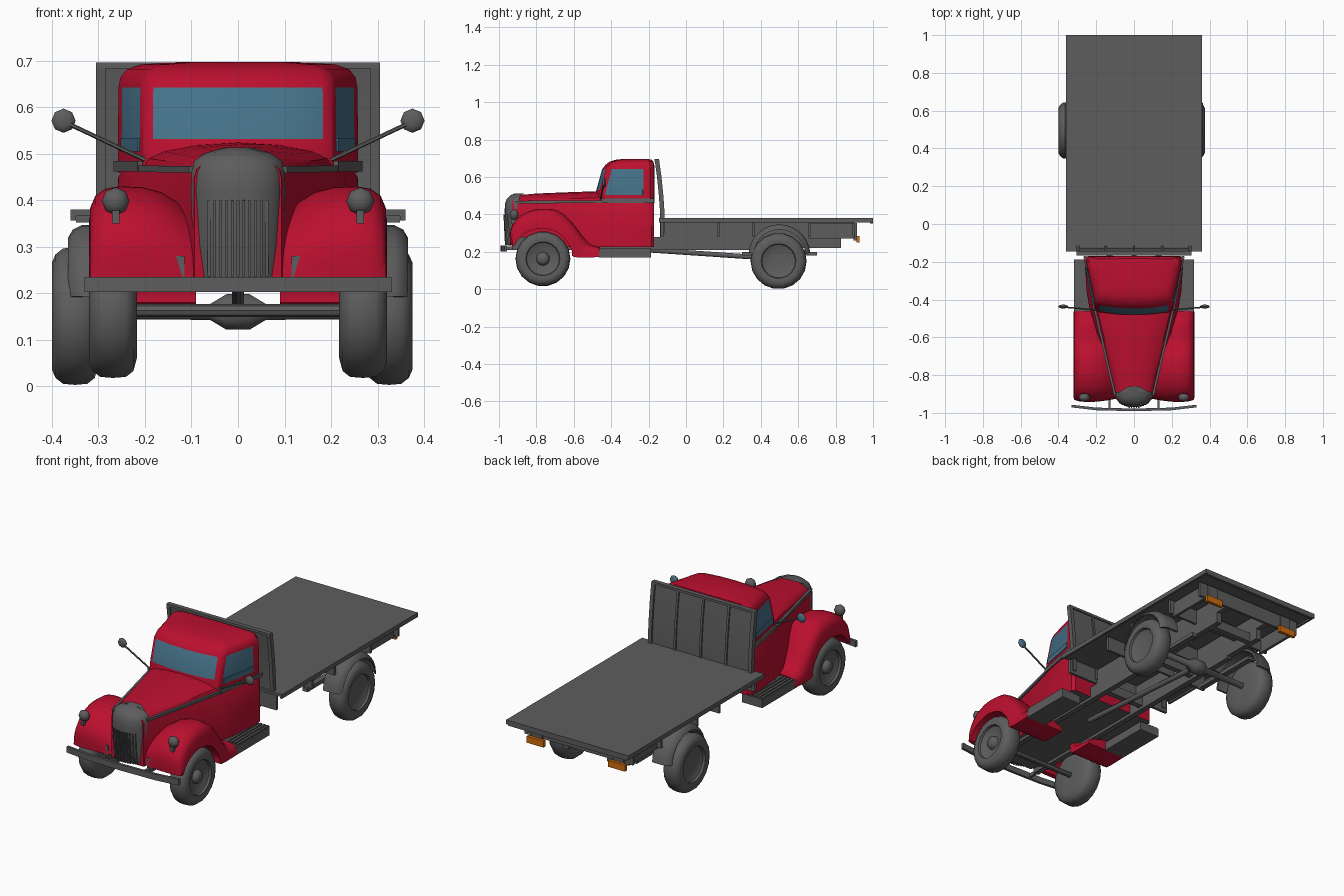
import bpy, bmesh, math
from mathutils import Vector

if "Cube" in bpy.data.objects:
    bpy.data.objects.remove(bpy.data.objects["Cube"])

def material(name, col):
    m = bpy.data.materials.new(name)
    m.diffuse_color = (*col, 1)
    m.use_nodes = True
    m.node_tree.nodes["Principled BSDF"].inputs["Base Color"].default_value = m.diffuse_color
    return m

RED = material("red paint", (0.50, 0.005, 0.028))
GREY = material("dark grey", (0.11, 0.11, 0.11))
GLASS = material("blue glass", (0.06, 0.17, 0.25))
ORANGE = material("orange lens", (0.62, 0.15, 0.004))

def finish(name, bm, mats, angle=35, rule=None):
    bmesh.ops.recalc_face_normals(bm, faces=bm.faces[:])
    bm.normal_update()
    if rule:
        for f in bm.faces:
            f.material_index = rule(f)
    me = bpy.data.meshes.new(name)
    bm.to_mesh(me)
    bm.free()
    ob = bpy.data.objects.new(name, me)
    bpy.context.collection.objects.link(ob)
    for m in mats:
        me.materials.append(m)
    if angle:
        bpy.ops.object.select_all(action='DESELECT')
        bpy.context.view_layer.objects.active = ob
        ob.select_set(True)
        bpy.ops.object.shade_smooth_by_angle(angle=math.radians(angle))
    return ob

def loft(name, rings, mats=(GREY,), angle=35, rule=None, wrap=False):
    """Skin closed rings of points; cap the ends unless wrapped."""
    bm = bmesh.new()
    vs = [[bm.verts.new(p) for p in r] for r in rings]
    n = len(rings[0])
    pairs = list(zip(vs, vs[1:])) + ([(vs[-1], vs[0])] if wrap else [])
    for a, b in pairs:
        for i in range(n):
            j = (i + 1) % n
            bm.faces.new((a[i], a[j], b[j], b[i]))
    if not wrap:
        bm.faces.new(vs[0])
        bm.faces.new(vs[-1])
    return finish(name, bm, mats, angle, rule)

def box(name, x0, x1, y0, y1, z0, z1, mat=GREY):
    ring = lambda z: [(x0, y0, z), (x1, y0, z), (x1, y1, z), (x0, y1, z)]
    return loft(name, [ring(z0), ring(z1)], (mat,), 0)

def extrude_x(name, prof, x0, x1, mat=GREY, angle=35):
    return loft(name, [[(x, y, z) for y, z in prof] for x in (x0, x1)], (mat,), angle)

def beam(name, p, q, w, h, mat=GREY, sides=4):
    """Straight bar from p to q, w thick across and h high."""
    p, q = Vector(p), Vector(q)
    d = (q - p).normalized()
    u = d.cross(Vector((0, 0, 1))).normalized()
    v = u.cross(d)
    k = 1 / math.cos(math.pi / sides) / 2
    ang = [math.tau * (i + .5) / sides for i in range(sides)]
    return loft(name, [[c + u * math.cos(a) * w * k + v * math.sin(a) * h * k for a in ang]
                       for c in (p, q)], (mat,), 50 if sides > 4 else 0)

def lathe_x(name, prof, y, z, segs=18, mat=GREY):
    """Turn (x, radius) profile around an axis along x."""
    return loft(name, [[(x, y + r * math.cos(math.tau * i / segs), z + r * math.sin(math.tau * i / segs))
                        for i in range(segs)] for x, r in prof], (mat,), 40)

def curve(pts, n=3):
    """Catmull-Rom refinement of a point list."""
    p = [Vector(pts[0])] + [Vector(q) for q in pts] + [Vector(pts[-1])]
    out = []
    for i in range(1, len(p) - 2):
        a, b, c, d = p[i - 1:i + 3]
        for k in range(n):
            t = k / n
            out.append(.5 * (2 * b + (c - a) * t + (2 * a - 5 * b + 4 * c - d) * t * t
                             + (3 * b - a - 3 * c + d) * t ** 3))
    return out + [p[-1]]

def mirror(half):
    """Close a half outline (from x=0 to x=0) with its mirrored points."""
    return half + [(-p[0], *p[1:]) for p in half[::-1] if abs(p[0]) > 1e-6]

# Hood and lower cab in one skin along y, grey underneath
body = []
for y, w, zt, fl in [(-.93, .094, .50, 0), (-.8, .122, .512, .01), (-.6, .167, .52, .022),
                     (-.45, .205, .525, .03), (-.36, .228, .515, .022), (-.22, .257, .505, .003),
                     (-.185, .258, .5, 0), (-.17, .245, .5, 0)]:
    body.append([(x, y, z) for x, z in mirror([(0, zt), (w * .45, zt - .006), (w * .8, zt - .02),
                 (w * .95, zt - .035), (w, zt - .055), (w + fl, .32), (w + fl, .225), (0, .225)])])
loft("hood_and_lower_cab", body, (RED, GREY), 35, lambda f: int(f.normal.z < -.9))

# Upper cab skin; glass faces picked by height and direction
cab = []
for z, yf, k in [(.46, -.478, 0), (.505, -.472, 0), (.532, -.467, 0), (.642, -.437, .005),
                 (.664, -.422, .02), (.682, -.405, .075), (.692, -.385, .19), (.697, -.36, .5)]:
    half = [(0, yf - .012), (.09, yf - .008), (.183, yf + .006), (.203, yf + .02), (.211, yf + .04),
            (.25, -.228), (.258, -.192), (.24, -.172), (0, -.168)]
    cab.append([(x * (1 - k), y + (-.27 - y) * k * .75, z) for x, y in mirror(half)])

def glazing(f):
    c = f.calc_center_median()
    front = .53 < c.z < .64 and c.y < -.425 and abs(c.x) < .16 and f.normal.y < -.7
    side = .506 < c.z < .64 and -.36 < c.y < -.3 and abs(f.normal.x) > .8
    return int(front or side)
cab_ob = loft("upper_cab", cab, (RED, GLASS), 32, glazing)

# Lower strip of the side windows and the rounded grey belt trim
for s in (1, -1):
    beam("side_window_sill", (s * .2125, -.427, .519), (s * .2495, -.231, .519), .006, .028, GLASS)
    beam("belt_trim_hood", (s * .1, -.91, .466), (s * .208, -.45, .468), .012, .014)
    beam("belt_trim_cab", (s * .208, -.45, .473), (s * .26, -.17, .473), .016, .022)

# Front fenders: outer crown line and wheel arch line joined by a rounded section
crown = curve([(-.94, .235), (-.938, .32), (-.895, .385), (-.83, .42), (-.765, .43), (-.685, .42),
               (-.615, .365), (-.55, .28), (-.51, .24), (-.46, .225)])
arch = curve([(-.915, .235), (-.895, .27), (-.86, .3), (-.82, .317), (-.765, .325), (-.69, .305),
              (-.635, .255), (-.61, .205), (-.598, .172), (-.465, .172)])
section = [(.09, .62), (.125, .36), (.165, .12), (.205, .02), (.255, 0), (.285, .05), (.307, .2),
           (.318, .45), (.32, 1), (.30, 1), (.09, 1)]
for s in (1, -1):
    rings = [[(s * x, *(a.lerp(b, t))) for x, t in section] for a, b in zip(crown, arch)]
    loft("front_fender", rings, (RED,), 45)

# Grille shell, slats
rings = []
for z, w, yn in [(.235, .092, -.955), (.3, .098, -.962), (.42, .101, -.97), (.46, .1, -.967),
                 (.485, .094, -.957), (.502, .07, -.94), (.513, .03, -.915)]:
    rings.append([(x, y, z) for x, y in mirror([(0, yn), (w * .4, yn + .005), (w * .75, yn + .02),
                                                (w, yn + .055), (w, -.89), (0, -.89)])])
loft("grille_shell", rings, (GREY,), 40)
for i in range(-5, 6):
    y = -.969 + .018 * (abs(i) / 5) ** 2
    beam("grille_slat", (i * .0125, y + .008, .237), (i * .0125 + 1e-5, y, .40), .006, .014)

# Bent bumper with brackets
bump = [(-.33, -.965), (-.2, -.98), (0, -.985), (.2, -.98), (.33, -.965)]
loft("front_bumper", [[(x, y - .006, .203), (x, y + .008, .203), (x, y + .008, .235), (x, y - .006, .235)]
                      for x, y in bump], (GREY,), 30)

# Headlights on stems, mirrors on arms
def ball(name, c, r, ry, mats, rule=None):
    bm = bmesh.new()
    bmesh.ops.create_uvsphere(bm, u_segments=8, v_segments=6, radius=r)
    for v in bm.verts:
        v.co = Vector((v.co.x, v.co.z * ry, v.co.y)) + Vector(c)
    finish(name, bm, mats, 50, rule)

for s in (1, -1):
    box("bumper_bracket", s * .13 - .006, s * .13 + .006, -.975, -.86, .21, .23)
    ball("headlight", (s * .263, -.918, .398), .03, .75, (GREY,))
    box("headlight_stem", s * .263 - .008, s * .263 + .008, -.935, -.905, .35, .378)
    ball("mirror", (s * .375, -.437, .571), .026, .4, (GREY, GLASS), lambda f: int(f.normal.y > .6))
    beam("mirror_arm", (s * .2, -.455, .487), (s * .372, -.44, .568), .008, .008, GREY, 6)
    # Ribbed running boards
    box("running_board", s * .2, s * .318, -.465, -.187, .17, .216)
    for i in range(4):
        x = s * (.25 + i * .02)
        box("running_board_rib", x - .006, x + .006, -.455, -.19, .215, .222)

# Wheels: tyre, sunk rim and hub (inside to outside)
def wheel(name, s, x, y, z, r, w, hub):
    prof = [(0, .05), (0, r * .7), (.008, r * .9), (.024, r * .985), (w * .5, r), (w - .024, r * .985),
            (w - .008, r * .9), (w, r * .78), (w - .004, r * .62), (w - .016, r * .6), (w - .024, r * .5)]
    prof += ([(w - .03, .036), (w - .012, .03), (w - .004, .018)] if hub else [(w - .026, .03)])
    lathe_x(name, [(s * (x + a), b) for a, b in prof], y, z)

wheel("front_wheel_right", 1, .217, -.765, .163, .147, .103, True)
wheel("front_wheel_left", -1, .217, -.765, .163, .147, .103, True)
wheel("rear_wheel_right", 1, .275, .495, .151, .15, .1, False)
wheel("rear_wheel_left", -1, .3, .495, .151, .15, .1, False)

# Axles, differential and drive shaft
lathe_x("front_axle", [(-.23, .014), (.23, .014)], -.765, .163, 8)
lathe_x("rear_axle", [(-.31, .016), (-.06, .018), (-.025, .04), (.025, .04), (.06, .018), (.31, .016)],
        .495, .16, 10)
beam("drive_shaft", (0, -.35, .22), (0, .47, .165), .026, .026, GREY, 8)

# Chassis rails and their cross members
for s in (1, -1):
    box("chassis_rail", s * .115, s * .145, -.93, .60, .21, .28)
    box("chassis_rail_rear", s * .115, s * .145, .60, .83, .222, .285)
    box("bed_long_beam", s * .115, s * .145, -.14, .9, .28, .36)
    box("rear_side_box", s * .28, s * .295, .655, .9, .272, .352)
    box("rear_leaf_spring", s * .17, s * .2, .3, .7, .18, .2)
    box("tail_light", s * .24 - .05, s * .24 + .05, .912, .928, .25, .285, ORANGE)
    box("tail_light_bracket", s * .24 - .03, s * .24 + .03, .895, .913, .262, .355)
for y in (-.88, -.5, -.1, .3, .75):
    box("chassis_cross_member", -.12, .12, y, y + .03, .225, .275)
for y in (-.135, .165, .352, .655, .89):
    box("bed_cross_member", -.32, .32, y, y + .014, .282, .36)

# Flat bed with edge rim below
box("flat_bed", -.36, .36, -.145, 1, .366, .38)
for s in (1, -1):
    box("bed_side_rim", s * .348, s * .36, -.145, 1, .357, .367)
box("bed_rear_rim", -.348, .348, .985, 1, .352, .367)

# Curved headboard: panel, frame posts, ribs and rails
def leaning(t0, t1):
    path = [(-.128, .3), (-.128, .4), (-.135, .5), (-.145, .6), (-.158, .695)]
    return [(y + t0, z) for y, z in path] + [(y + t1, z) for y, z in path[::-1]]
extrude_x("headboard_panel", leaning(-.004, .004), -.29, .29)
for x in (-.295, .295):
    extrude_x("headboard_post", leaning(-.01, .014), x - .01, x + .01)
for x in (-.15, 0, .15):
    extrude_x("headboard_rib", leaning(0, .011), x - .006, x + .006)
box("headboard_top_rail", -.305, .305, -.168, -.144, .683, .696)

# Rear fenders: crowned arch bands over the rear wheels
for s in (1, -1):
    rings = []
    for i in range(15):
        a = math.radians(4 + 172 * i / 14)
        rings.append([(s * x, .5 + r * math.cos(a), .182 + r * math.sin(a)) for x, r in
                      [(.265, .153), (.265, .165), (.335, .165), (.355, .155), (.365, .138),
                       (.358, .138), (.348, .148), (.333, .153)]])
    loft("rear_fender", rings, (GREY,), 40)
